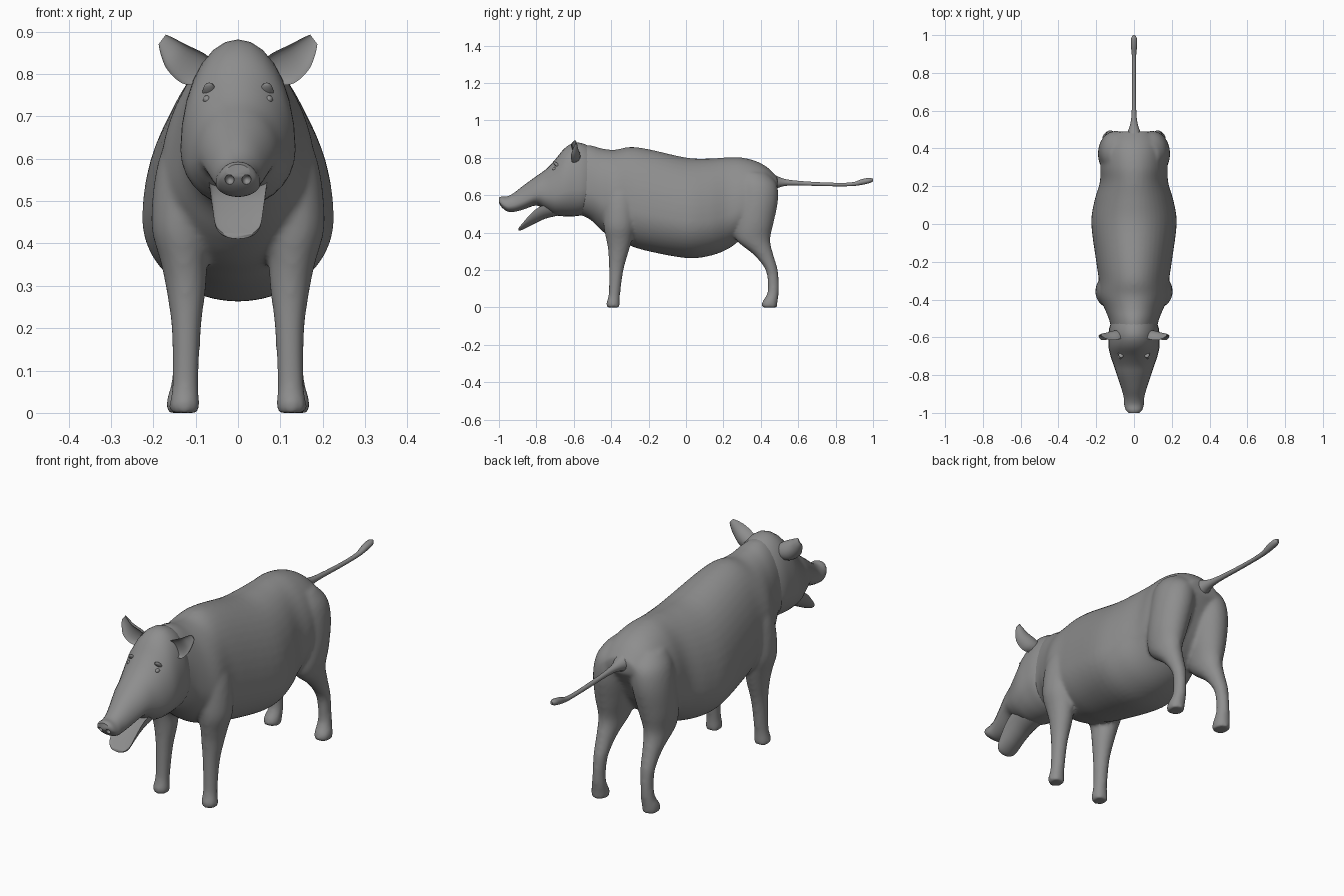
import bpy
import bmesh
import math
from mathutils import Vector

cube = bpy.data.objects.get("Cube")
if cube:
    bpy.data.objects.remove(cube, do_unlink=True)

hide = bpy.data.materials.new("grey hide")
hide.use_nodes = True
GREY = (0.27, 0.27, 0.27, 1)
hide.diffuse_color = GREY
hide.node_tree.nodes["Principled BSDF"].inputs["Base Color"].default_value = GREY


def activate(ob):
    bpy.ops.object.select_all(action="DESELECT")
    ob.select_set(True)
    bpy.context.view_layer.objects.active = ob


def smooth(ob, angle=50):
    activate(ob)
    bpy.ops.object.shade_smooth_by_angle(angle=math.radians(angle))


def resample(rows, steps):
    """Catmull-Rom interpolation through the rows of a ring table."""
    rows = [rows[0]] + list(rows) + [rows[-1]]
    out = []
    for a, b, c, d in zip(rows, rows[1:], rows[2:], rows[3:]):
        for i in range(steps):
            t = i / steps
            out.append([q + t / 2 * (r - p + t * (2 * p - 5 * q + 4 * r - s
                        + t * (3 * (q - r) + s - p)))
                        for p, q, r, s in zip(a, b, c, d)])
    return out + [rows[-1]]


def loft(name, rows, section, steps=4, sides=28):
    """Skin closed rings; section(row) gives centre, side, up and down vectors."""
    bm = bmesh.new()
    rings = []
    for row in resample(rows, steps):
        centre, side, up, down = map(Vector, section(row))
        ring = []
        for k in range(sides):
            a = 2 * math.pi * k / sides
            s = math.sin(a)
            ring.append(bm.verts.new(centre + side * math.cos(a) + (up if s > 0 else down) * abs(s)))
        rings.append(ring)
    for r0, r1 in zip(rings, rings[1:]):
        for k in range(sides):
            j = (k + 1) % sides
            bm.faces.new((r0[k], r0[j], r1[j], r1[k]))
    bm.faces.new(rings[0])
    bm.faces.new(rings[-1])
    bmesh.ops.recalc_face_normals(bm, faces=bm.faces)
    mesh = bpy.data.meshes.new(name)
    bm.to_mesh(mesh)
    bm.free()
    mesh.materials.append(hide)
    ob = bpy.data.objects.new(name, mesh)
    bpy.context.collection.objects.link(ob)
    smooth(ob)
    return ob


def lengthwise(widest):
    """Rings along y: (y, top, bottom, half width)."""
    def section(row):
        y, top, bottom, half = row
        mid = bottom + widest * (top - bottom)
        return (0, y, mid), (half, 0, 0), (0, 0, top - mid), (0, 0, bottom - mid)
    return section


def upright(side):
    """Rings along z: (z, x, y, half width, half depth)."""
    def section(row):
        z, x, y, rx, ry = row
        return (side * x, y, z), (rx, 0, 0), (0, ry, 0), (0, -ry, 0)
    return section


def cupped(side):
    """Crescent ear rings: (x, y, z, half width, depth)."""
    def section(row):
        x, y, z, w, d = row
        return (side * x, y, z), (side * w * 0.6, 0, -w * 0.8), (0, d, 0), (0, d * 0.45, 0)
    return section


def ball(name, location, scale, rotation=(0, 0, 0)):
    bpy.ops.mesh.primitive_uv_sphere_add(segments=16, ring_count=10, radius=1,
                                         location=location, rotation=rotation)
    ob = bpy.context.object
    ob.name = name
    ob.scale = scale
    ob.data.materials.append(hide)
    smooth(ob)
    return ob


# Torso
body = loft("body", [
    (-0.62, 0.86, 0.51, 0.11), (-0.52, 0.868, 0.475, 0.128), (-0.45, 0.85, 0.41, 0.155),
    (-0.38, 0.843, 0.36, 0.185), (-0.3, 0.858, 0.33, 0.186), (-0.2, 0.846, 0.3, 0.2),
    (0, 0.801, 0.264, 0.226), (0.12, 0.796, 0.274, 0.21), (0.22, 0.802, 0.31, 0.181),
    (0.3, 0.801, 0.37, 0.178), (0.38, 0.78, 0.45, 0.165), (0.44, 0.745, 0.55, 0.13),
    (0.49, 0.695, 0.63, 0.075)], lengthwise(0.36), sides=48)

# Legs with shoulder and haunch
FRONT = [(0, 0.126, -0.388, 0.036, 0.035), (0.025, 0.126, -0.39, 0.036, 0.036),
         (0.07, 0.124, -0.383, 0.031, 0.031), (0.2, 0.122, -0.373, 0.035, 0.039),
         (0.3, 0.123, -0.361, 0.048, 0.055), (0.36, 0.128, -0.358, 0.056, 0.068),
         (0.45, 0.132, -0.357, 0.073, 0.085), (0.6, 0.115, -0.352, 0.072, 0.085),
         (0.72, 0.08, -0.35, 0.05, 0.05)]
HIND = [(0, 0.132, 0.447, 0.036, 0.041), (0.025, 0.132, 0.447, 0.038, 0.042),
        (0.07, 0.127, 0.464, 0.031, 0.032), (0.12, 0.125, 0.467, 0.028, 0.03),
        (0.2, 0.122, 0.458, 0.032, 0.033), (0.28, 0.12, 0.416, 0.042, 0.052),
        (0.36, 0.117, 0.36, 0.06, 0.09), (0.45, 0.112, 0.365, 0.078, 0.103),
        (0.57, 0.1, 0.382, 0.088, 0.11), (0.66, 0.085, 0.38, 0.085, 0.105),
        (0.72, 0.065, 0.36, 0.065, 0.075)]
limbs = [loft(name, rows, upright(side))
         for side in (1, -1) for name, rows in (("front_leg", FRONT), ("hind_leg", HIND))]

# Fuse torso and legs into one smooth skin
activate(body)
for limb in limbs:
    limb.select_set(True)
bpy.ops.object.join()
remesh = body.modifiers.new("fuse", "REMESH")
remesh.mode = "VOXEL"
remesh.voxel_size = 0.009
remesh.use_smooth_shade = True
relax = body.modifiers.new("relax", "SMOOTH")
relax.iterations = 9
for mod in ("fuse", "relax"):
    bpy.ops.object.modifier_apply(modifier=mod)
body.data.materials.clear()
body.data.materials.append(hide)
smooth(body)

# Head with upper jaw
head = loft("head", [
    (-1, 0.587, 0.558, 0.027), (-0.985, 0.593, 0.535, 0.043), (-0.955, 0.594, 0.513, 0.052),
    (-0.92, 0.612, 0.511, 0.054), (-0.87, 0.651, 0.523, 0.067), (-0.8, 0.702, 0.545, 0.09),
    (-0.75, 0.738, 0.517, 0.107), (-0.7, 0.79, 0.493, 0.124), (-0.65, 0.85, 0.487, 0.135),
    (-0.6, 0.88, 0.487, 0.135), (-0.55, 0.876, 0.495, 0.131), (-0.5, 0.85, 0.52, 0.112)],
    lengthwise(0.36))

# Nostrils
for side in (1, -1):
    cutter = ball("nostril_cutter", (side * 0.02, -0.993, 0.551), (0.011, 0.02, 0.012))
    cutter.hide_render = True
    cut = head.modifiers.new("nostril", "BOOLEAN")
    cut.operation = "DIFFERENCE"
    cut.object = cutter
    activate(head)
    bpy.ops.object.modifier_apply(modifier=cut.name)
    bpy.data.objects.remove(cutter, do_unlink=True)
smooth(head)

# Hollow lower jaw
loft("lower_jaw", [
    (-0.895, 0.422, 0.411, 0.036), (-0.88, 0.437, 0.413, 0.053), (-0.84, 0.478, 0.432, 0.061),
    (-0.8, 0.512, 0.453, 0.066), (-0.75, 0.535, 0.475, 0.07), (-0.68, 0.55, 0.492, 0.075)],
    lengthwise(1.25))

# Tail with tufted tip
loft("tail", [
    (0.44, 0.73, 0.61, 0.06), (0.505, 0.695, 0.643, 0.027), (0.58, 0.679, 0.652, 0.013),
    (0.75, 0.668, 0.648, 0.01), (0.88, 0.668, 0.648, 0.011), (0.94, 0.686, 0.655, 0.016),
    (0.98, 0.693, 0.664, 0.016), (1, 0.688, 0.674, 0.006)], lengthwise(0.5), sides=14)

# Ears and eyes
for side, word in ((1, "left"), (-1, "right")):
    loft(word + "_ear", [
        (0.075, -0.6, 0.8, 0.034, 0.035), (0.107, -0.61, 0.814, 0.044, 0.045),
        (0.145, -0.615, 0.84, 0.037, 0.04), (0.167, -0.605, 0.865, 0.025, 0.025),
        (0.179, -0.595, 0.882, 0.014, 0.01)], cupped(side), sides=20)
    ball(word + "_eye", (side * 0.073, -0.7, 0.74), (0.01, 0.015, 0.01))
    ball(word + "_brow", (side * 0.068, -0.685, 0.757), (0.016, 0.032, 0.01), (-0.75, 0, 0))
